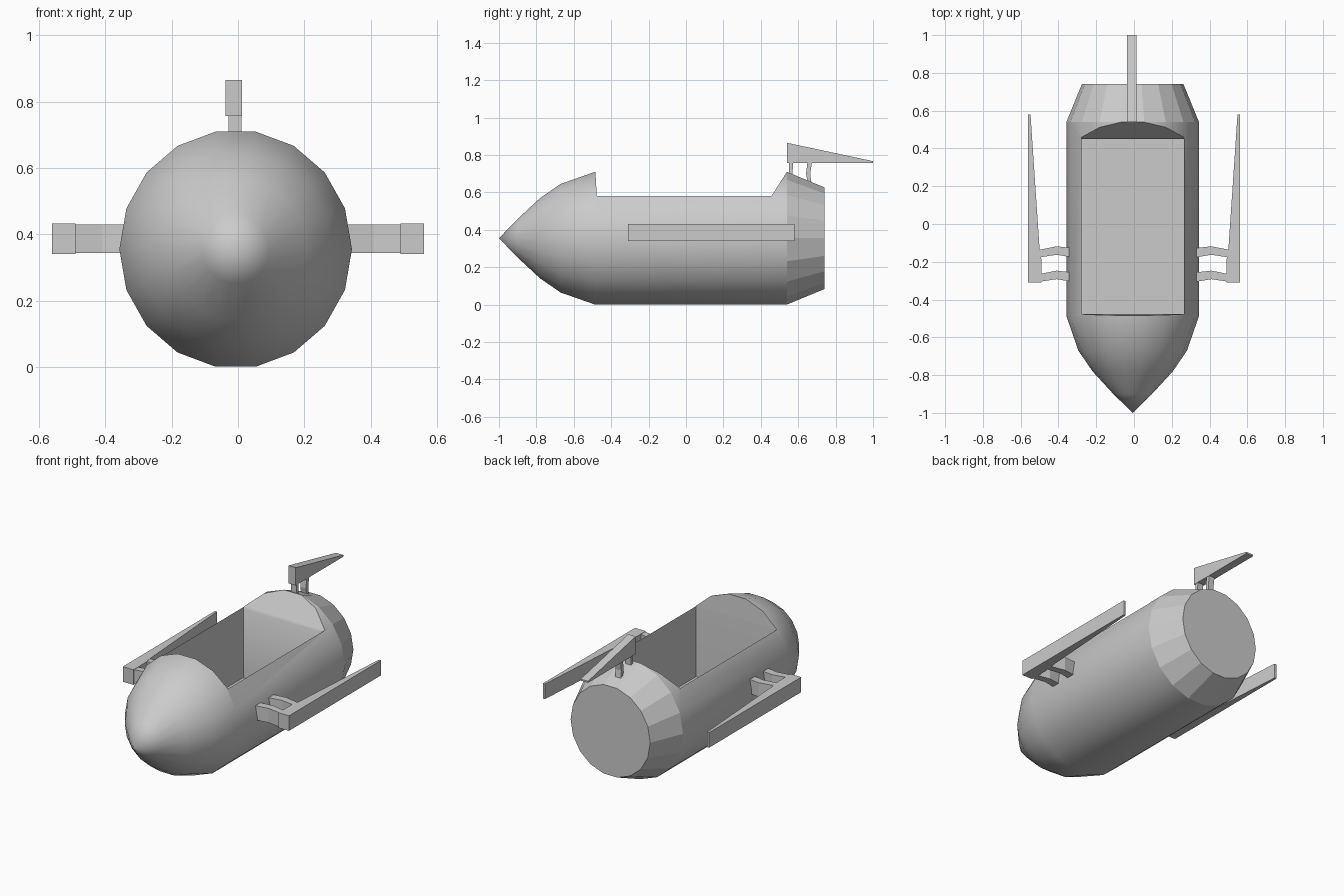
import bpy, bmesh, math
from mathutils import Vector

if "Cube" in bpy.data.objects:
    bpy.data.objects.remove(bpy.data.objects["Cube"], do_unlink=True)

GREY = (0.6, 0.6, 0.6, 1)
grey = bpy.data.materials.new("plain_grey")
grey.use_nodes = True
grey.diffuse_color = GREY
grey.node_tree.nodes["Principled BSDF"].inputs["Base Color"].default_value = GREY

CX, CZ = -0.007, 0.355   # hull axis
SIDES = 18


def finish(bm, name):
    bmesh.ops.recalc_face_normals(bm, faces=bm.faces)
    mesh = bpy.data.meshes.new(name)
    bm.to_mesh(mesh)
    bm.free()
    mesh.materials.append(grey)
    obj = bpy.data.objects.new(name, mesh)
    bpy.context.collection.objects.link(obj)
    return obj


def lathe(name, profile):
    """Loft rings of (y, radius) along the hull axis; radius 0 makes a tip."""
    bm = bmesh.new()
    rings = []
    for y, r in profile:
        if r == 0:
            rings.append([bm.verts.new((CX, y, CZ))] * SIDES)
            continue
        angles = [2 * math.pi * i / SIDES for i in range(SIDES)]
        rings.append([bm.verts.new((CX + 0.975 * r * math.cos(a), y, CZ + r * math.sin(a)))
                      for a in angles])
    for a, b in zip(rings, rings[1:]):
        for i in range(SIDES):
            j = (i + 1) % SIDES
            bm.faces.new(list(dict.fromkeys((a[i], a[j], b[j], b[i]))))
    for ring in (rings[0], rings[-1]):
        if len(set(ring)) == SIDES:
            bm.faces.new(ring)
    return finish(bm, name)


def prism(name, outline, axis, low, high):
    """Extrude a 2D outline along x (outline is y, z) or z (outline is x, y)."""
    bm = bmesh.new()
    place = (lambda p: (low, *p)) if axis == "x" else (lambda p: (*p, low))
    face = bm.faces.new([bm.verts.new(place(p)) for p in outline])
    step = Vector((high - low, 0, 0)) if axis == "x" else Vector((0, 0, high - low))
    ext = bmesh.ops.extrude_face_region(bm, geom=[face])
    bmesh.ops.translate(bm, vec=step,
                        verts=[v for v in ext["geom"] if isinstance(v, bmesh.types.BMVert)])
    return finish(bm, name)


# Hull with pointed nose
hull = lathe("hull", [(-1, 0), (-0.9, 0.105), (-0.78, 0.218), (-0.67, 0.295),
                      (-0.487, 0.36), (0.54, 0.36)])

# Open cockpit with a sloped rear lip
cutter = prism("cockpit_cutter",
               [(-0.477, 0.15), (0.45, 0.15), (0.45, 0.57), (0.56, 0.742),
                (0.56, 0.9), (-0.495, 0.9), (-0.477, 0.58)],
               "x", CX - 0.272, CX + 0.272)
cutter.hide_render = True
cut = hull.modifiers.new("cockpit", "BOOLEAN")
cut.operation = "DIFFERENCE"
cut.solver = "EXACT"
cut.object = cutter
bpy.ops.object.select_all(action="DESELECT")
bpy.context.view_layer.objects.active = hull
hull.select_set(True)
bpy.ops.object.modifier_apply(modifier=cut.name)
bpy.data.objects.remove(cutter, do_unlink=True)
bpy.ops.object.shade_smooth_by_angle(angle=math.radians(35))

# Faceted tail cone
lathe("tail_cone", [(0.54, 0.36), (0.74, 0.276)])

# Side fins on pairs of bent struts
FIN = [(0.49, -0.31), (0.562, -0.31), (0.562, 0.58), (0.548, 0.58), (0.5, -0.13), (0.49, -0.19)]
STRUT = [(0.32, 0), (0.41, 0.01), (0.51, -0.01), (0.51, -0.05), (0.41, -0.035), (0.32, -0.05)]
for side, sign in (("left", 1), ("right", -1)):
    prism(side + "_fin", [(sign * x, y) for x, y in FIN], "z", 0.34, 0.432)
    for end, y0 in (("front", -0.257), ("rear", -0.128)):
        prism(f"{side}_{end}_strut", [(sign * x, y + y0) for x, y in STRUT], "z", 0.343, 0.43)

# Top fin on two struts
prism("top_fin", [(0.54, 0.757), (0.54, 0.865), (1, 0.767), (1, 0.757)], "x", -0.038, 0.012)
prism("top_front_strut", [(0.55, 0.67), (0.55, 0.77), (0.573, 0.77), (0.568, 0.67)],
      "x", -0.028, 0.01)
prism("top_rear_strut", [(0.652, 0.64), (0.642, 0.7), (0.65, 0.77), (0.675, 0.77),
                         (0.664, 0.7), (0.672, 0.64)], "x", -0.028, 0.01)
